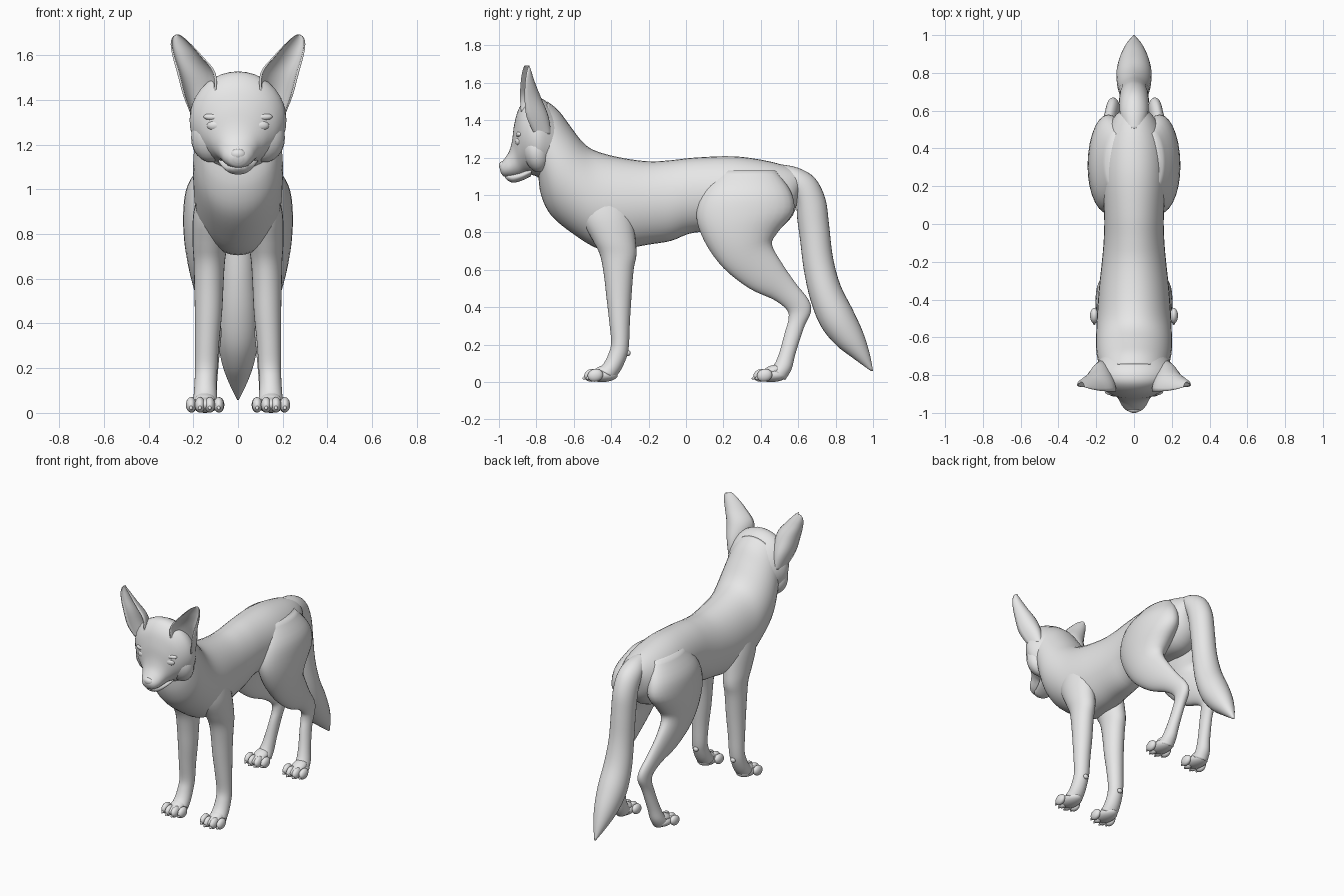
import bpy, bmesh, math
from mathutils import Vector, Matrix

fur = bpy.data.materials.new("grey fur")
fur.diffuse_color = (0.8, 0.8, 0.8, 1)


def finish(name, bm, mirror=False):
    bmesh.ops.recalc_face_normals(bm, faces=bm.faces)
    me = bpy.data.meshes.new(name)
    bm.to_mesh(me)
    bm.free()
    me.materials.append(fur)
    for p in me.polygons:
        p.use_smooth = True
    ob = bpy.data.objects.new(name, me)
    bpy.context.collection.objects.link(ob)
    if mirror:
        ob.modifiers.new("mirror", 'MIRROR')
    return ob


def smooth_rows(rows, steps):
    """Catmull-Rom interpolation between rows of numbers."""
    out = []
    for i in range(len(rows) - 1):
        a, b, c, d = (rows[max(0, min(len(rows) - 1, i + k))] for k in (-1, 0, 1, 2))
        for s in range(steps):
            t = s / steps
            out.append([0.5 * (2 * q + (r - p) * t + (2 * p - 5 * q + 4 * r - u) * t * t
                               + (3 * q - p - 3 * r + u) * t ** 3)
                        for p, q, r, u in zip(a, b, c, d)])
    return out + [list(rows[-1])]


def skin(bm, rings):
    vs = [[bm.verts.new(p) for p in r] for r in rings]
    n = len(vs[0])
    for a, b in zip(vs, vs[1:]):
        for i in range(n):
            bm.faces.new((a[i], a[(i + 1) % n], b[(i + 1) % n], b[i]))
    bm.faces.new(vs[0])
    bm.faces.new(vs[-1])


def loft(name, rows, n=28, steps=4, mirror=False):
    """Each row: y, z of one edge, y, z of the opposite edge, centre x, half width."""
    rings = []
    for ya, za, yb, zb, x, w in smooth_rows(rows, steps):
        ring = []
        for i in range(n):
            a = 2 * math.pi * i / n
            k = (1 + math.cos(a)) / 2
            ring.append((x + max(w, 0.002) * math.sin(a), yb + (ya - yb) * k, zb + (za - zb) * k))
        rings.append(ring)
    bm = bmesh.new()
    skin(bm, rings)
    return finish(name, bm, mirror)


def blobs(name, items, mirror=False):
    """Ellipsoids: centre, radii, tilt about x."""
    bm = bmesh.new()
    for c, r, tilt in items:
        m = Matrix.Translation(c) @ Matrix.Rotation(tilt, 4, 'X') @ Matrix.Diagonal((*r, 1))
        bmesh.ops.create_uvsphere(bm, u_segments=20, v_segments=12, radius=1, matrix=m)
    return finish(name, bm, mirror)


# Torso and neck, rump to nape
loft("torso", [
    (.63, 1.11, .60, 1.00, 0, .05), (.55, 1.15, .57, .89, 0, .11),
    (.42, 1.185, .46, .80, 0, .16), (.25, 1.207, .28, .80, 0, .17),
    (.05, 1.20, .05, .80, 0, .158), (-.08, 1.186, -.08, .755, 0, .16),
    (-.2, 1.18, -.2, .735, 0, .17), (-.35, 1.20, -.32, .715, 0, .185),
    (-.48, 1.235, -.46, .71, 0, .195), (-.55, 1.28, -.60, .79, 0, .20),
    (-.62, 1.37, -.72, .89, 0, .20), (-.68, 1.45, -.775, 1.0, 0, .19),
    (-.74, 1.50, -.79, 1.11, 0, .18)], n=36)

# Head and muzzle
loft("head", [
    (-.68, 1.43, -.72, 1.10, 0, .17), (-.76, 1.51, -.78, 1.09, 0, .212),
    (-.835, 1.525, -.80, 1.10, 0, .212), (-.89, 1.47, -.835, 1.11, 0, .18),
    (-.918, 1.38, -.862, 1.11, 0, .135), (-.93, 1.29, -.885, 1.10, 0, .098),
    (-.945, 1.235, -.915, 1.095, 0, .08), (-.97, 1.195, -.945, 1.095, 0, .066),
    (-.99, 1.17, -.975, 1.10, 0, .045), (-.998, 1.15, -.99, 1.12, 0, .02)], n=36)
loft("lower_jaw", [
    (-.82, 1.16, -.83, 1.10, 0, .09), (-.88, 1.13, -.875, 1.078, 0, .07),
    (-.93, 1.12, -.92, 1.066, 0, .052), (-.955, 1.115, -.95, 1.075, 0, .036),
    (-.968, 1.10, -.966, 1.09, 0, .012)])
blobs("nose", [((0, -.978, 1.155), (.036, .022, .026), .3)])
blobs("eyelid", [((.098, -.890, 1.285), (.042, .024, .026), .3),
                 ((.10, -.888, 1.325), (.055, .022, .018), .3)], mirror=True)
blobs("cheek", [((.12, -.80, 1.23), (.09, .07, .11), .2)], mirror=True)

# Cupped ears: z, inner x, outer x, rim y, back y
bm = bmesh.new()
rings = []
for z, xi, xo, yf, yb in smooth_rows([
        (1.32, .12, .205, -.82, -.72), (1.42, .10, .245, -.865, -.735),
        (1.52, .10, .272, -.875, -.775), (1.60, .163, .294, -.872, -.808),
        (1.65, .21, .301, -.865, -.825), (1.68, .243, .294, -.857, -.836),
        (1.692, .262, .278, -.852, -.842)], 4):
    c, w, d, n = (xi + xo) / 2, (xo - xi) / 2, yb - yf, 14
    arc = [math.pi * i / n for i in range(n + 1)]
    outer = [(c + w * math.cos(a), yf + .012 * math.cos(a) + d * math.sin(a), z) for a in arc]
    inner = [(c + .88 * w * math.cos(a), yf + .012 * math.cos(a) + .72 * d * math.sin(a), z)
             for a in reversed(arc)]
    rings.append(outer + inner)
skin(bm, rings)
finish("ear", bm, mirror=True)

# Front legs with shoulder
loft("front_leg", [
    (-.56, 1.02, -.34, 1.04, .11, .06), (-.56, .88, -.29, .90, .118, .082),
    (-.50, .76, -.27, .76, .125, .078), (-.46, .68, -.265, .68, .128, .07),
    (-.44, .58, -.28, .60, .13, .066), (-.425, .45, -.292, .45, .132, .061),
    (-.41, .32, -.30, .32, .138, .054), (-.40, .21, -.305, .20, .142, .05),
    (-.415, .15, -.315, .14, .145, .049), (-.44, .10, -.345, .07, .146, .052),
    (-.47, .07, -.38, .02, .147, .055)], mirror=True)
blobs("wrist_pad", [((.142, -.31, .155), (.018, .014, .016), 0)], mirror=True)

# Hind legs: thigh, hock, shank
loft("hind_leg", [
    (.18, 1.13, .48, 1.13, .09, .06), (.09, 1.02, .56, 1.02, .125, .10),
    (.055, .89, .575, .91, .138, .107), (.10, .75, .49, .80, .146, .095),
    (.20, .61, .46, .735, .155, .07), (.34, .50, .51, .64, .148, .05),
    (.47, .44, .585, .53, .13, .038), (.54, .385, .655, .44, .115, .036),
    (.548, .335, .668, .375, .11, .036), (.53, .27, .63, .29, .115, .034),
    (.50, .16, .585, .15, .13, .038), (.47, .09, .565, .07, .14, .045),
    (.44, .065, .53, .01, .143, .05)], mirror=True)


# Paws: pad plus four toes with claws
def paw(name, x, y):
    items = [((x, y + .095, .036), (.058, .085, .036), 0),
             ((x, y + .10, .058), (.046, .06, .03), .35)]
    for dx, dy in ((-.062, .048), (-.022, .03), (.022, .03), (.062, .048)):
        items.append(((x + dx, y + dy + .012, .036), (.023, .042, .034), .25))
        items.append(((x + dx, y + dy - .022, .024), (.008, .018, .009), .4))
    blobs(name, items, mirror=True)


paw("front_paw", .148, -.545)
paw("hind_paw", .146, .36)

# Tail
loft("tail", [
    (.50, 1.165, .53, 1.02, 0, .06), (.60, 1.145, .575, 1.0, 0, .075),
    (.69, 1.09, .59, .94, 0, .078), (.745, .98, .595, .87, 0, .078),
    (.765, .84, .61, .76, 0, .077), (.785, .67, .63, .60, 0, .08),
    (.825, .52, .665, .44, 0, .09), (.89, .39, .72, .30, 0, .093),
    (.945, .27, .80, .20, 0, .075), (.98, .16, .89, .13, 0, .045),
    (1.0, .06, .99, .058, 0, .004)])
